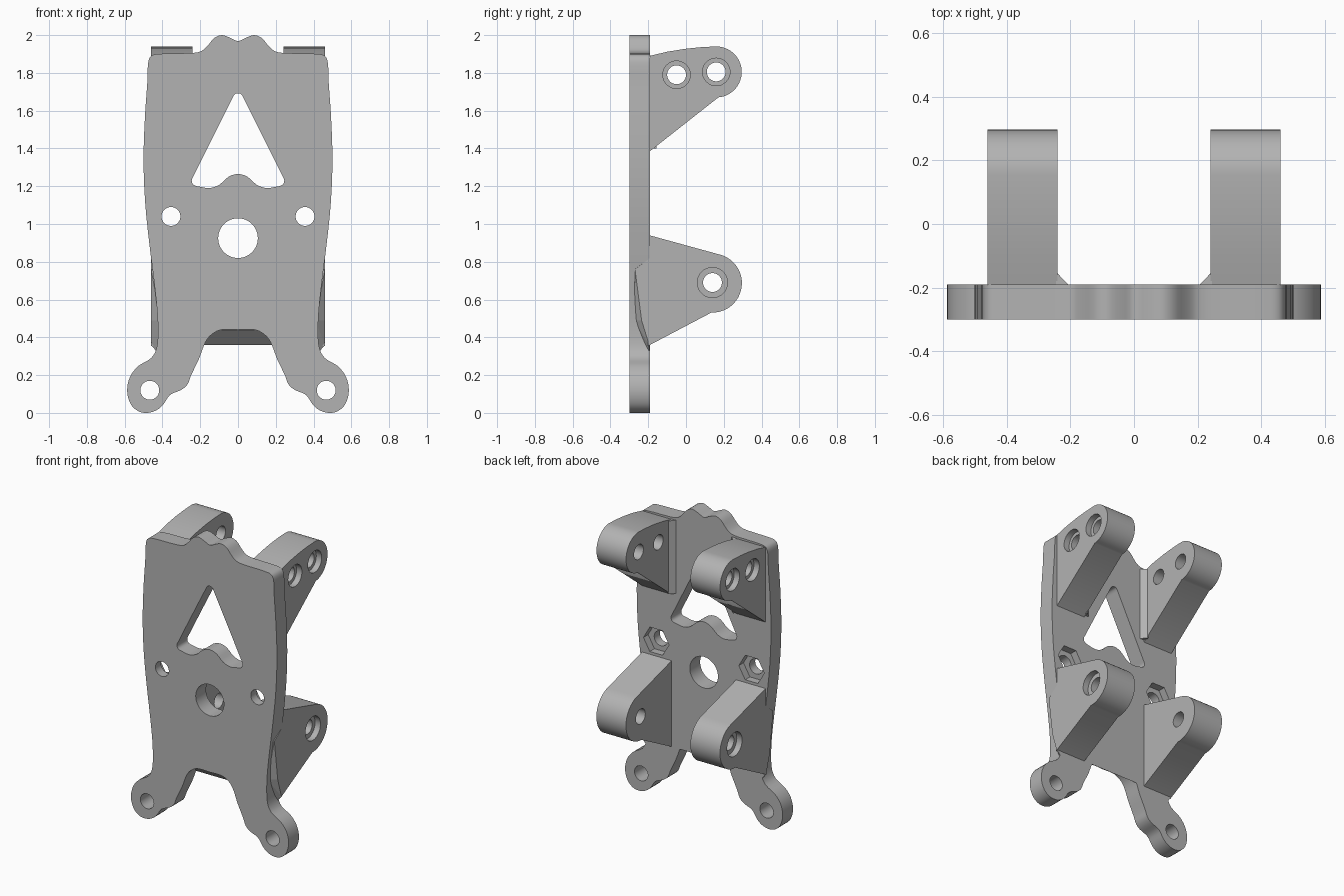
import bpy, bmesh, math
from mathutils import Vector

if "Cube" in bpy.data.objects:
    bpy.data.objects.remove(bpy.data.objects["Cube"])

FRONT, BACK = -0.30, -0.19

grey = bpy.data.materials.new("plain_grey")
grey.diffuse_color = (0.45, 0.45, 0.45, 1)
grey.use_nodes = True
grey.node_tree.nodes["Principled BSDF"].inputs["Base Color"].default_value = grey.diffuse_color


def place(axis, p, d):
    """Put a 2D profile point at depth d along the extrusion axis."""
    return {"x": (d, p[0], p[1]), "y": (p[0], d, p[1]), "z": (p[0], p[1], d)}[axis]


def finish(name, bm):
    bmesh.ops.recalc_face_normals(bm, faces=bm.faces)
    mesh = bpy.data.meshes.new(name)
    bm.to_mesh(mesh)
    bm.free()
    mesh.materials.append(grey)
    obj = bpy.data.objects.new(name, mesh)
    bpy.context.collection.objects.link(obj)
    return obj


def prism(name, pts, axis, lo, hi):
    bm = bmesh.new()
    a = [bm.verts.new(place(axis, p, lo)) for p in pts]
    b = [bm.verts.new(place(axis, p, hi)) for p in pts]
    bm.faces.new(a)
    bm.faces.new(b[::-1])
    for i in range(len(pts)):
        j = (i + 1) % len(pts)
        bm.faces.new((a[i], b[i], b[j], a[j]))
    return finish(name, bm)


def hull(name, pts):
    bm = bmesh.new()
    for p in pts:
        bm.verts.new(p)
    bmesh.ops.convex_hull(bm, input=bm.verts)
    bmesh.ops.dissolve_limit(bm, angle_limit=0.01, verts=bm.verts, edges=bm.edges)
    return finish(name, bm)


def arc(cx, cy, r, a0, a1, n):
    return [(cx + r * math.cos(math.radians(a0 + (a1 - a0) * i / n)),
             cy + r * math.sin(math.radians(a0 + (a1 - a0) * i / n))) for i in range(n + 1)]


def circle(cx, cy, r, n=32):
    return arc(cx, cy, r, 0, 360, n)[:-1]


def symmetric(half):
    """Mirror a half outline that starts and ends on the centre line."""
    return half + [(-x, z) for x, z in half[-2:0:-1]]


def smooth_loop(pts, steps=3):
    """Closed curve through the points."""
    out, n = [], len(pts)
    for i in range(n):
        p0, p1, p2, p3 = (Vector(pts[(i + k) % n]) for k in (-1, 0, 1, 2))
        # tangents limited by the segment length to avoid overshoot
        length = (p2 - p1).length
        m1 = (p2 - p0).normalized() * length
        m2 = (p3 - p1).normalized() * length
        for s in range(steps):
            t = s / steps
            q = (p1 * (2*t**3 - 3*t**2 + 1) + m1 * (t**3 - 2*t**2 + t)
                 + p2 * (3*t**2 - 2*t**3) + m2 * (t**3 - t**2))
            out.append(tuple(q))
    return out


def cut(obj, pts, axis, lo, hi):
    cutter = prism("cutter", pts, axis, lo, hi)
    cutter.hide_render = True
    mod = obj.modifiers.new("cut", "BOOLEAN")
    mod.operation, mod.solver, mod.object = "DIFFERENCE", "EXACT", cutter
    bpy.context.view_layer.objects.active = obj
    bpy.ops.object.modifier_apply(modifier=mod.name)
    bpy.data.objects.remove(cutter)


def shade(obj):
    bpy.ops.object.select_all(action="DESELECT")
    obj.select_set(True)
    bpy.context.view_layer.objects.active = obj
    bpy.ops.object.shade_smooth_by_angle(angle=math.radians(30))


# Main plate outline: crown, bowed side, foot and arch
outline = [(0, 1.968), (0.04, 1.985), (0.085, 2.0), (0.125, 1.985), (0.16, 1.945),
           (0.195, 1.915), (0.25, 1.905), (0.43, 1.90), (0.465, 1.885), (0.477, 1.84),
           (0.48, 1.75), (0.492, 1.58), (0.50, 1.35), (0.492, 1.12), (0.47, 0.9),
           (0.445, 0.7), (0.428, 0.54), (0.424, 0.42), (0.432, 0.34), (0.46, 0.29),
           (0.525, 0.25), (0.57, 0.195), (0.587, 0.12), (0.57, 0.05), (0.53, 0.01),
           (0.48, 0.0), (0.43, 0.015), (0.395, 0.045), (0.36, 0.095), (0.30, 0.122),
           (0.268, 0.15), (0.25, 0.195), (0.205, 0.29), (0.172, 0.375), (0.14, 0.415),
           (0.09, 0.44), (0, 0.44)]
plate = prism("main_plate", smooth_loop(symmetric(outline)), "y", FRONT, BACK)

# Triangular window with a wavy lower edge
window = [(0, 1.692), (0.018, 1.686), (0.032, 1.662), (0.235, 1.255), (0.245, 1.23),
          (0.235, 1.207), (0.20, 1.197), (0.15, 1.19), (0.10, 1.207), (0.05, 1.25), (0, 1.265)]
cut(plate, smooth_loop(symmetric(window)), "y", -0.5, 0)

# Centre bore, bolt holes with hex pockets, foot holes
cut(plate, circle(0, 0.925, 0.105, 48), "y", -0.5, 0)
for s in (-1, 1):
    cut(plate, circle(s * 0.355, 1.04, 0.05), "y", -0.5, 0)
    cut(plate, circle(s * 0.355, 1.04, 0.095, 6), "y", BACK - 0.05, 0)
    cut(plate, circle(s * 0.467, 0.12, 0.05), "y", -0.5, 0)
shade(plate)

# Sloped web behind the arch
prism("arch_web", [(-0.27, 0.44), (BACK, 0.36), (BACK, 0.48), (-0.27, 0.48)], "x", -0.178, 0.178)

# Lug side profiles (y, z) and their pin holes
upper = [(-0.20, 1.378), (-0.20, 1.888), (-0.10, 1.912), (0.0, 1.928), (0.08, 1.936)]
upper += arc(0.16, 1.805, 0.135, 93, -85, 24)
lower = [(-0.20, 0.355), (-0.20, 0.942)] + arc(0.14, 0.687, 0.156, 76, -92, 24)
lugs = (("upper_lug", upper, [(-0.05, 1.79), (0.16, 1.805)], 0.073),
        ("lower_lug", lower, [(0.14, 0.69)], 0.08))

for s, side in ((-1, "left"), (1, "right")):
    for name, profile, holes, bore in lugs:
        lug = prism(f"{name}_{side}", profile, "x", s * 0.24, s * 0.46)
        for y, z in holes:
            cut(lug, circle(y, z, 0.05), "x", s * 0.1, s * 0.6)
            cut(lug, circle(y, z, bore), "x", s * 0.42, s * 0.6)
        shade(lug)

    # Chamfer along the inner base of the upper lug
    prism(f"upper_lug_fillet_{side}",
          [(s * 0.245, -0.155), (s * 0.24, -0.155), (s * 0.207, BACK), (s * 0.245, BACK)],
          "z", 1.40, 1.893)

    # Gusset carrying the lower lug beyond the plate edge
    hull(f"lower_gusset_{side}",
         [(s * 0.46, y, z) for y, z in
          [(-0.27, 0.76), (-0.235, 0.49), (-0.195, 0.36), (BACK, 0.36), (BACK, 0.82)]]
         + [(s * 0.41, y, z) for y, z in
            [(-0.272, 0.76), (-0.275, 0.49), (-0.20, 0.30), (BACK, 0.30), (BACK, 0.82)]])
